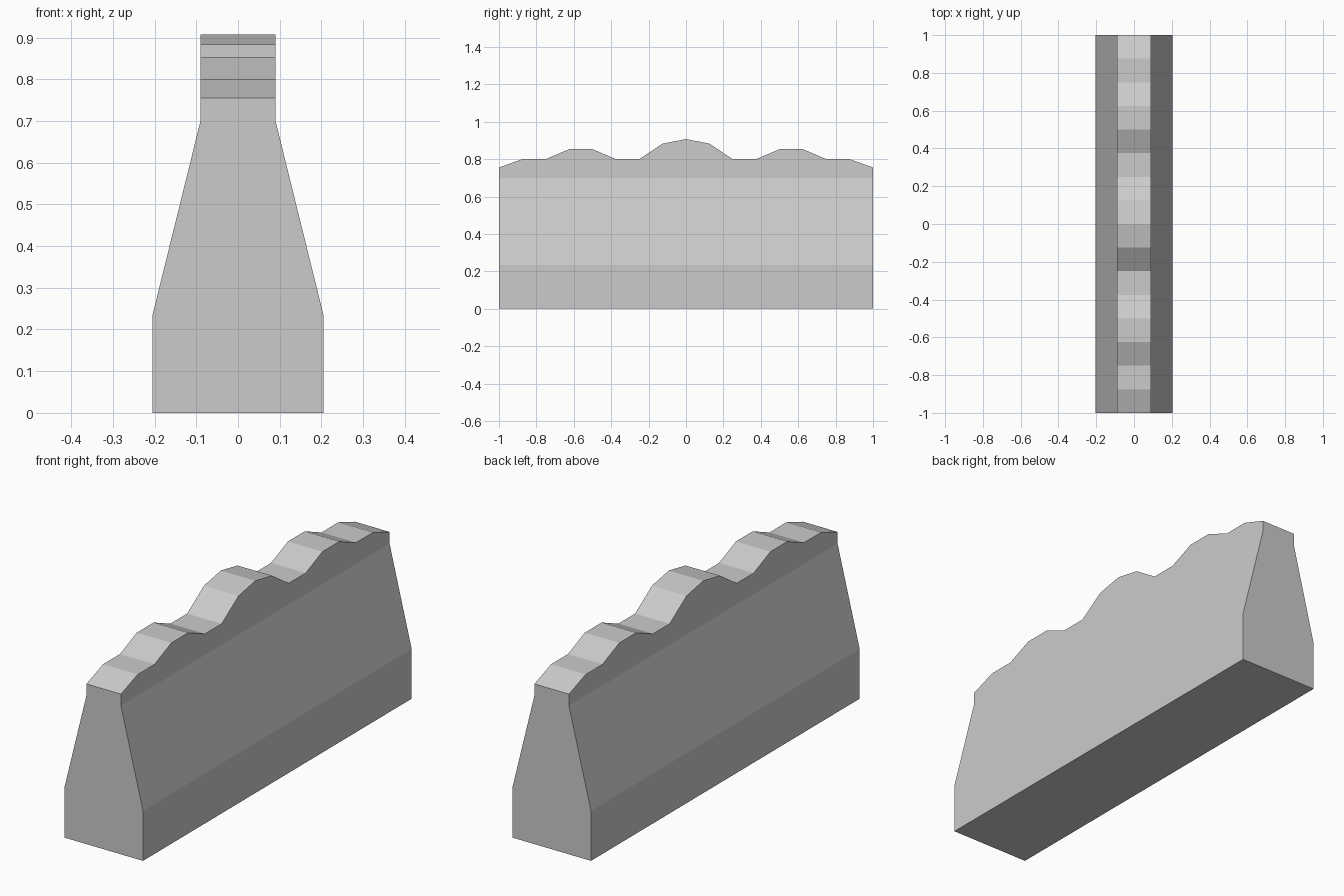
import bpy
import bmesh

if "Cube" in bpy.data.objects:
    bpy.data.objects.remove(bpy.data.objects["Cube"])

# Crest heights from the middle outwards, one every 0.125 units along y
HALF_CREST = [0.907, 0.883, 0.80, 0.80, 0.853, 0.853, 0.80, 0.80, 0.755]
STEP = 0.125
crest = HALF_CREST[:0:-1] + HALF_CREST


def section(top):
    """Closed cross-section in x, z: wide foot, sloped sides, narrow neck."""
    right = [(0.205, 0.0), (0.205, 0.235), (0.09, 0.70), (0.09, top)]
    return right + [(-x, z) for x, z in reversed(right)]


# Barrier wall: sections lofted along y under the wavy crest
bm = bmesh.new()
rings = []
for i, top in enumerate(crest):
    y = -1 + i * STEP
    rings.append([bm.verts.new((x, y, z)) for x, z in section(top)])

for a, b in zip(rings, rings[1:]):
    for k in range(len(a)):
        n = (k + 1) % len(a)
        bm.faces.new((a[k], a[n], b[n], b[k]))

# End caps
bm.faces.new(rings[0])
bm.faces.new(rings[-1])
bmesh.ops.recalc_face_normals(bm, faces=bm.faces)

mesh = bpy.data.meshes.new("barrier_wall")
bm.to_mesh(mesh)
bm.free()
wall = bpy.data.objects.new("barrier_wall", mesh)
bpy.context.collection.objects.link(wall)
